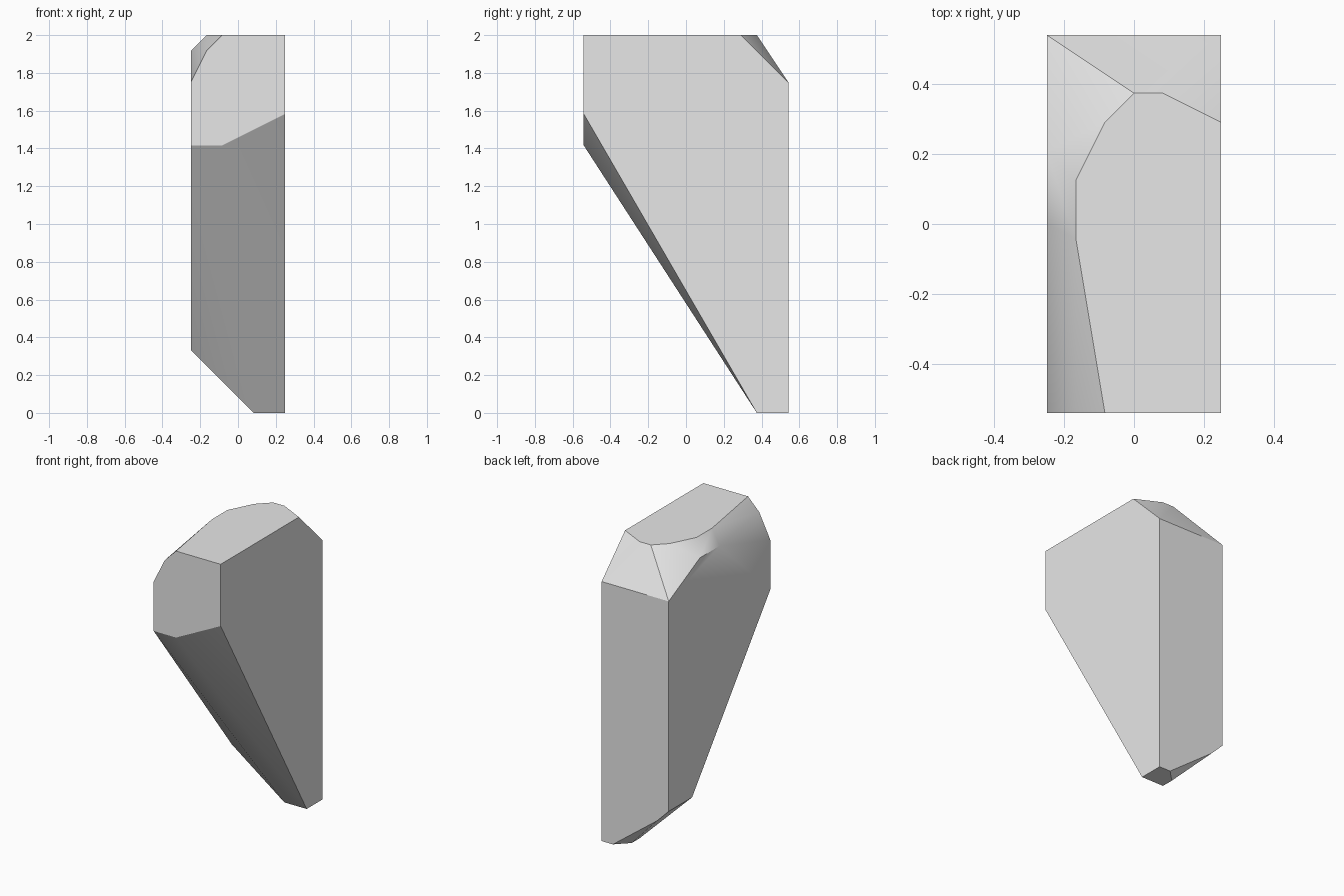
import bpy
import bmesh
import math
from mathutils import Vector

cube = bpy.data.objects.get("Cube")
if cube:
    bpy.data.objects.remove(cube, do_unlink=True)

# Lattice the chunk is cut on: width, depth and height in cells
WIDTH, DEPTH, HEIGHT = 6, 13, 24
CELL = 2 / HEIGHT


def place(x, y, z):
    return Vector((x - WIDTH / 2, y - DEPTH / 2, z)) * CELL


def make_material(name, colour):
    material = bpy.data.materials.new(name)
    material.use_nodes = True
    material.diffuse_color = colour
    material.node_tree.nodes["Principled BSDF"].inputs["Base Color"].default_value = colour
    return material


# Flat top, outlined in x and y
top_outline = [(WIDTH, 0), (WIDTH, 10), (4, 11), (3, 11), (2, 10), (1, 8), (1, 6), (2, 0)]
# Small flat foot, outlined in x and y
foot_outline = [(WIDTH, 11), (WIDTH, DEPTH), (5, DEPTH), (4, 12), (4, 11)]
# Blunt front end, outlined in x and z
front_outline = [(WIDTH, 19), (2, 17), (0, 17), (0, 21), (1, 23)]
# Straight back, outlined in x and z
back_outline = [(WIDTH, 21), (0, 21), (0, 4), (1, 3)]
# Remaining corners of the right-hand side, in y and z
side_outline = [(10, 4), (9, 23), (6.5, 23)]

corners = [place(x, y, HEIGHT) for x, y in top_outline]
corners += [place(x, y, 0) for x, y in foot_outline]
corners += [place(x, 0, z) for x, z in front_outline]
corners += [place(x, DEPTH, z) for x, z in back_outline]
corners += [place(0, y, z) for y, z in side_outline]

# Wrap the outlines in one faceted solid and merge its flat faces
bm = bmesh.new()
for corner in corners:
    bm.verts.new(corner)
bmesh.ops.convex_hull(bm, input=bm.verts[:])
bmesh.ops.delete(bm, geom=[v for v in bm.verts if not v.link_faces], context="VERTS")
bmesh.ops.dissolve_limit(bm, angle_limit=math.radians(1), verts=bm.verts[:], edges=bm.edges[:])
bmesh.ops.recalc_face_normals(bm, faces=bm.faces[:])

mesh = bpy.data.meshes.new("rock_chunk")
bm.to_mesh(mesh)
bm.free()
mesh.materials.append(make_material("light grey stone", (0.8, 0.8, 0.8, 1)))
chunk = bpy.data.objects.new("rock_chunk", mesh)
bpy.context.collection.objects.link(chunk)

# Soften the shallow facets, keep the main edges sharp
bpy.ops.object.select_all(action="DESELECT")
chunk.select_set(True)
bpy.context.view_layer.objects.active = chunk
bpy.ops.object.shade_smooth_by_angle(angle=math.radians(30))
